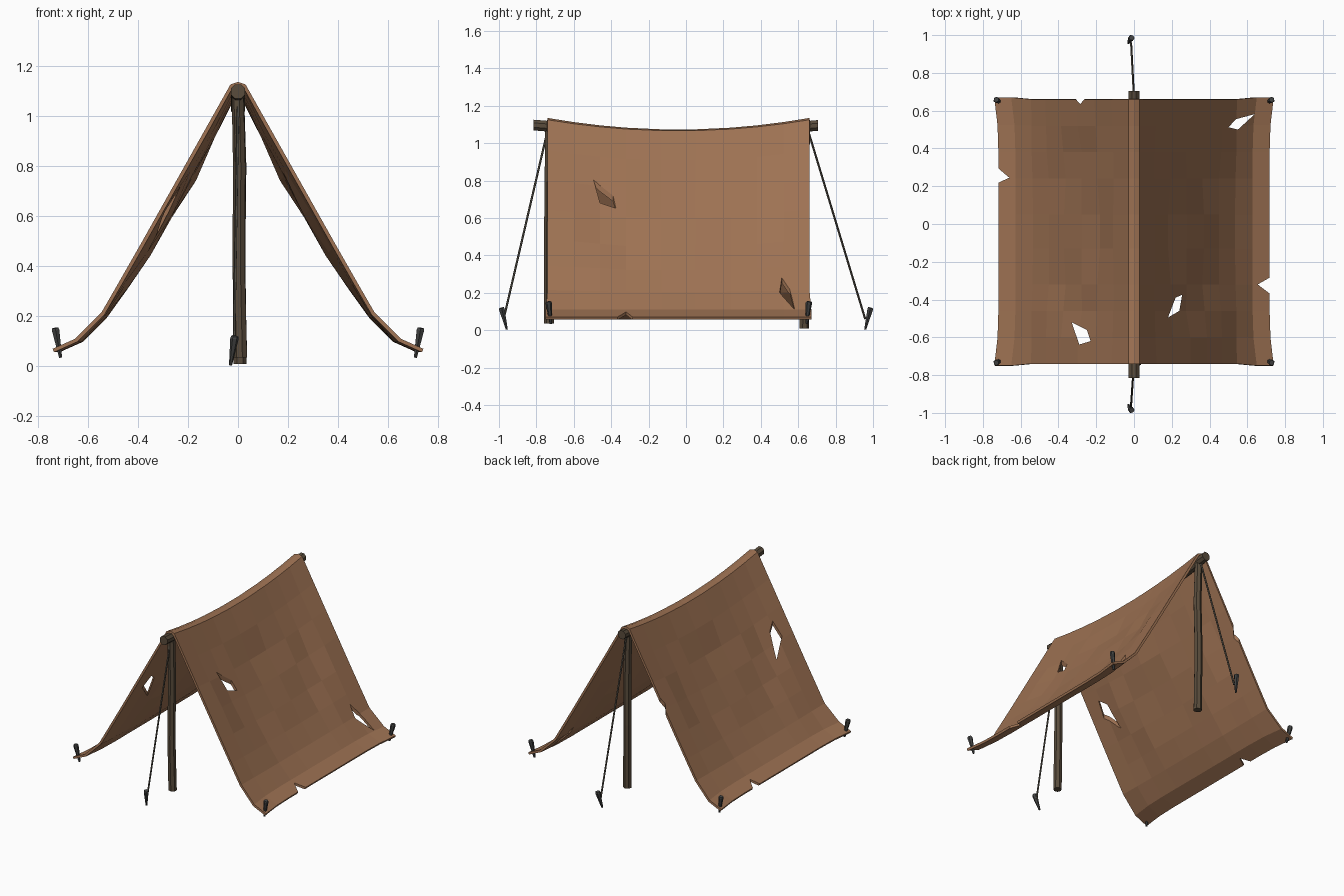
import bpy, bmesh, math
from mathutils import Vector

if "Cube" in bpy.data.objects:
    bpy.data.objects.remove(bpy.data.objects["Cube"])


def material(name, rgb):
    m = bpy.data.materials.new(name)
    m.diffuse_color = (*rgb, 1)
    m.use_nodes = True
    m.node_tree.nodes["Principled BSDF"].inputs["Base Color"].default_value = m.diffuse_color
    return m


CANVAS = material("tan canvas", (0.34, 0.168, 0.086))
WOOD = material("dark wood", (0.10, 0.072, 0.045))
IRON = material("dark iron", (0.055, 0.056, 0.055))
ROPE = material("grey rope", (0.085, 0.075, 0.058))


def make_object(name, bm, mat):
    bmesh.ops.recalc_face_normals(bm, faces=bm.faces)
    me = bpy.data.meshes.new(name)
    bm.to_mesh(me)
    bm.free()
    ob = bpy.data.objects.new(name, me)
    bpy.context.collection.objects.link(ob)
    me.materials.append(mat)
    return ob


def tube(name, path, radii, sides, mat):
    """Closed faceted rod through the path points."""
    bm = bmesh.new()
    pts = [Vector(p) for p in path]
    rot = (pts[-1] - pts[0]).to_track_quat('Z', 'Y')
    rings = []
    for p, r in zip(pts, radii):
        angles = [2 * math.pi * (k + 0.5) / sides for k in range(sides)]
        rings.append([bm.verts.new(p + rot @ Vector((r * math.cos(a), r * math.sin(a), 0)))
                      for a in angles])
    for a, b in zip(rings, rings[1:]):
        for k in range(sides):
            j = (k + 1) % sides
            bm.faces.new((a[k], a[j], b[j], b[k]))
    bm.faces.new(rings[0])
    bm.faces.new(rings[-1])
    return make_object(name, bm, mat)


# Canvas: a draped sheet following the slope profile, sagging between the poles
Y0, Y1 = -0.74, 0.66
MID, HALF = (Y0 + Y1) / 2, (Y1 - Y0) / 2
PROFILE = [(0, 1.135), (0.03, 1.125), (0.12, 0.965), (0.21, 0.805), (0.30, 0.645),
           (0.39, 0.485), (0.47, 0.345), (0.545, 0.215), (0.65, 0.11), (0.74, 0.07)]
ROWS = [(-x, z) for x, z in reversed(PROFILE[1:])] + PROFILE
COLS = [-1, -0.8, -0.6, -0.4, -0.13, 0.13, 0.4, 0.6, 0.8, 1]


def belly(u):
    return 1 - u * u


def drape(x, z, u):
    ax, side = abs(x), (1 if x > 0 else -1)
    y = MID + HALF * u
    v = belly(u)
    z -= 0.062 * v * max(0, 1 - ax / 0.6)
    if 0.03 < ax < 0.6:
        w = math.sin(math.pi * (ax - 0.03) / 0.57)
        # creases fan out from the nearest ridge end
        angle = math.atan2(ax * 2, HALF * (1 - abs(u)) + 0.01)
        inward = 0.032 * w * v + 0.009 * w * math.sin(angle * 13) * min(1, 3 * v)
        x -= side * inward * 0.87
        z -= inward * 0.49
    if ax > 0.6:                       # hem pulled tight to the corner pegs
        x -= side * 0.022 * min(1, 2.2 * v)
        y += 0.01 * u ** 5
    return x, y, z


bm = bmesh.new()
grid = [[bm.verts.new(drape(x, z, u)) for u in COLS] for x, z in ROWS]
for a, b in zip(grid, grid[1:]):
    for k in range(len(COLS) - 1):
        bm.faces.new((a[k], b[k], b[k + 1], a[k + 1]))
canvas = make_object("canvas_sheet", bm, CANVAS)
if canvas.data.polygons[len(canvas.data.polygons) // 2].normal.z < 0:
    canvas.data.flip_normals()
solid = canvas.modifiers.new("thickness", 'SOLIDIFY')
solid.thickness, solid.offset = 0.015, -1

# Tears and edge notches, cut straight down
TEARS = [
    [(-0.33, -0.52), (-0.25, -0.56), (-0.23, -0.62), (-0.29, -0.638)],
    [(0.255, -0.375), (0.22, -0.39), (0.18, -0.495), (0.24, -0.46)],
    [(0.54, 0.555), (0.64, 0.582), (0.55, 0.5), (0.5, 0.512)],
    [(-0.76, 0.33), (-0.66, 0.245), (-0.76, 0.20)],
    [(0.76, -0.26), (0.655, -0.32), (0.76, -0.40)],
    [(-0.325, 0.68), (-0.285, 0.635), (-0.245, 0.68)],
]
bm = bmesh.new()
for tear in TEARS:
    low = [bm.verts.new((x, y, -0.2)) for x, y in tear]
    top = [bm.verts.new((x, y, 1.5)) for x, y in tear]
    bm.faces.new(low)
    bm.faces.new(top)
    for k in range(len(tear)):
        j = (k + 1) % len(tear)
        bm.faces.new((low[k], low[j], top[j], top[k]))
cutter = make_object("tear_cutter", bm, CANVAS)
cutter.hide_render = True
cut = canvas.modifiers.new("tears", 'BOOLEAN')
cut.operation, cut.solver, cut.object = 'DIFFERENCE', 'EXACT', cutter
bpy.context.view_layer.objects.active = canvas
for mod in ("thickness", "tears"):
    bpy.ops.object.modifier_apply(modifier=mod)
bpy.data.objects.remove(cutter)

# Ridge pole, bowed under the canvas
ridge = [(0, -0.815, 1.097)]
ridge += [(0, MID + HALF * u, 1.091 - 0.062 * belly(u)) for u in COLS]
ridge += [(0, 0.705, 1.095)]
tube("ridge_pole", ridge, [0.031] * len(ridge), 8, WOOD)

# Upright poles, slightly crooked
tube("front_pole", [(0.012, -0.733, 0.035), (0.004, -0.735, 0.4), (0.006, -0.73, 0.8),
                    (0, -0.73, 1.08)], [0.027, 0.026, 0.026, 0.025], 7, WOOD)
tube("back_pole", [(0.008, 0.63, 0.01), (0.004, 0.634, 0.45), (0.008, 0.628, 0.8),
                   (0, 0.63, 1.08)], [0.027, 0.026, 0.026, 0.025], 7, WOOD)

# Guy ropes and their pegs
for name, s, knot, foot in (("front", -1, -0.742, -0.975), ("back", 1, 0.655, 0.958)):
    tube(name + "_guy_rope", [(0, knot, 1.06), (-0.016, foot, 0.06)], [0.006] * 2, 5, ROPE)
    tube(name + "_guy_peg", [(-0.03, s * 0.958, 0.004), (-0.014, s * 0.985, 0.112),
                             (-0.012, s * 0.986, 0.12)], [0.006, 0.017, 0.014], 6, IRON)

# Corner pegs, leaning outward through the hem
for sx, sn in ((-1, "left"), (1, "right")):
    for y, sy, yn in ((-0.722, -1, "front"), (0.645, 1, "back")):
        tube(f"{yn}_{sn}_corner_peg",
             [(sx * 0.708, y, 0.035), (sx * 0.728, y + sy * 0.012, 0.145),
              (sx * 0.73, y + sy * 0.013, 0.153)], [0.007, 0.017, 0.014], 6, IRON)
